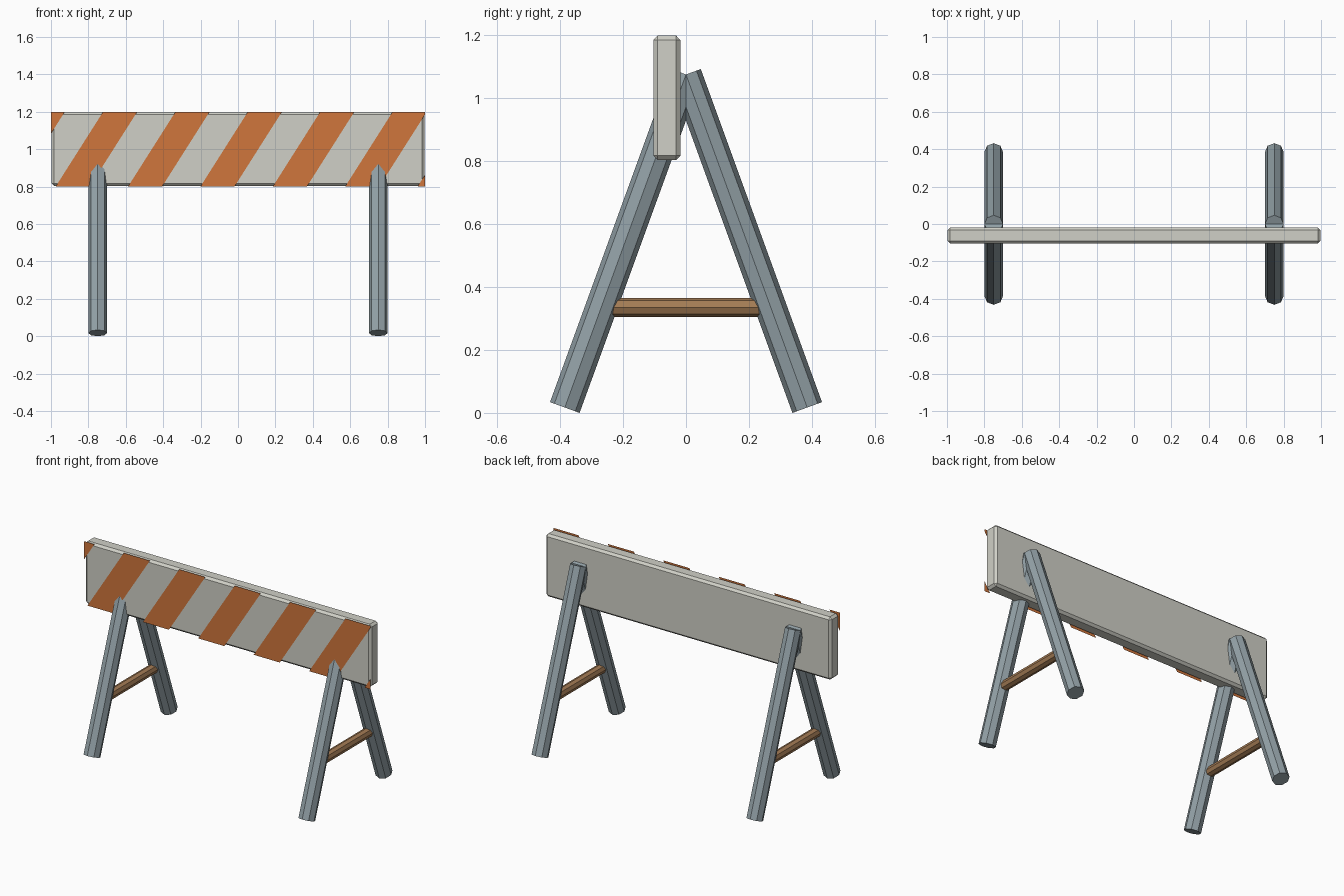
import bpy, bmesh, math
from mathutils import Vector

cube = bpy.data.objects.get("Cube")
if cube:
    bpy.data.objects.remove(cube, do_unlink=True)


def material(name, rgb):
    mat = bpy.data.materials.new(name)
    mat.use_nodes = True
    mat.diffuse_color = (*rgb, 1)
    mat.node_tree.nodes["Principled BSDF"].inputs["Base Color"].default_value = (*rgb, 1)
    return mat


WHITE = material("off_white_paint", (0.63, 0.63, 0.57))
ORANGE = material("orange_paint", (0.63, 0.18, 0.045))
STEEL = material("blue_grey_metal", (0.29, 0.355, 0.385))
WOOD = material("brown_wood", (0.37, 0.2, 0.09))


def add_object(name, bm, mat):
    mesh = bpy.data.meshes.new(name)
    bm.to_mesh(mesh)
    bm.free()
    mesh.materials.append(mat)
    obj = bpy.data.objects.new(name, mesh)
    bpy.context.collection.objects.link(obj)
    return obj


def octagonal_rod(name, start, end, radius, mat):
    """Eight-sided rod between two points lying in a plane of constant x."""
    start, end = Vector(start), Vector(end)
    axis = end - start
    bm = bmesh.new()
    bmesh.ops.create_cone(bm, cap_ends=True, segments=8, radius1=radius,
                          radius2=radius, depth=axis.length)
    obj = add_object(name, bm, mat)
    obj.location = (start + end) / 2
    obj.rotation_euler.x = math.atan2(-axis.y, axis.z)
    return obj


# Two A-frames: a pair of leaning legs and a wooden spreader each
for side, x in (("left", 0.75), ("right", -0.75)):
    for end, y in (("front", -0.385), ("back", 0.385)):
        octagonal_rod(f"{end}_{side}_leg", (x, y, 0.017), (x, 0, 1.075), 0.05, STEEL)
    octagonal_rod(f"{side}_spreader", (x, -0.27, 0.335), (x, 0.27, 0.335), 0.03, WOOD)

# Board with chamfered edges
bm = bmesh.new()
bmesh.ops.create_cube(bm, size=1)
bmesh.ops.scale(bm, vec=(1.994, 0.086, 0.396), verts=bm.verts)
bmesh.ops.translate(bm, vec=(0, -0.061, 1.001), verts=bm.verts)
board = add_object("board", bm, WHITE)
chamfer = board.modifiers.new("chamfer", 'BEVEL')
chamfer.width = 0.014
chamfer.segments = 1

# Slanted stripes on the board front, trimmed at both ends
PITCH, WIDTH, SLANT = 0.387, 0.182, 0.254
bm = bmesh.new()
for i in range(-1, 6):
    x = -0.975 + i * PITCH
    corners = ((x, 0.8), (x + WIDTH, 0.8), (x + WIDTH + SLANT, 1.2), (x + SLANT, 1.2))
    bm.faces.new([bm.verts.new((px, -0.109, pz)) for px, pz in corners])
for limit in (-1, 1):
    bmesh.ops.bisect_plane(bm, geom=bm.verts[:] + bm.edges[:] + bm.faces[:],
                           plane_co=(limit, 0, 0), plane_no=(limit, 0, 0),
                           clear_outer=True)
add_object("board_stripes", bm, ORANGE)
